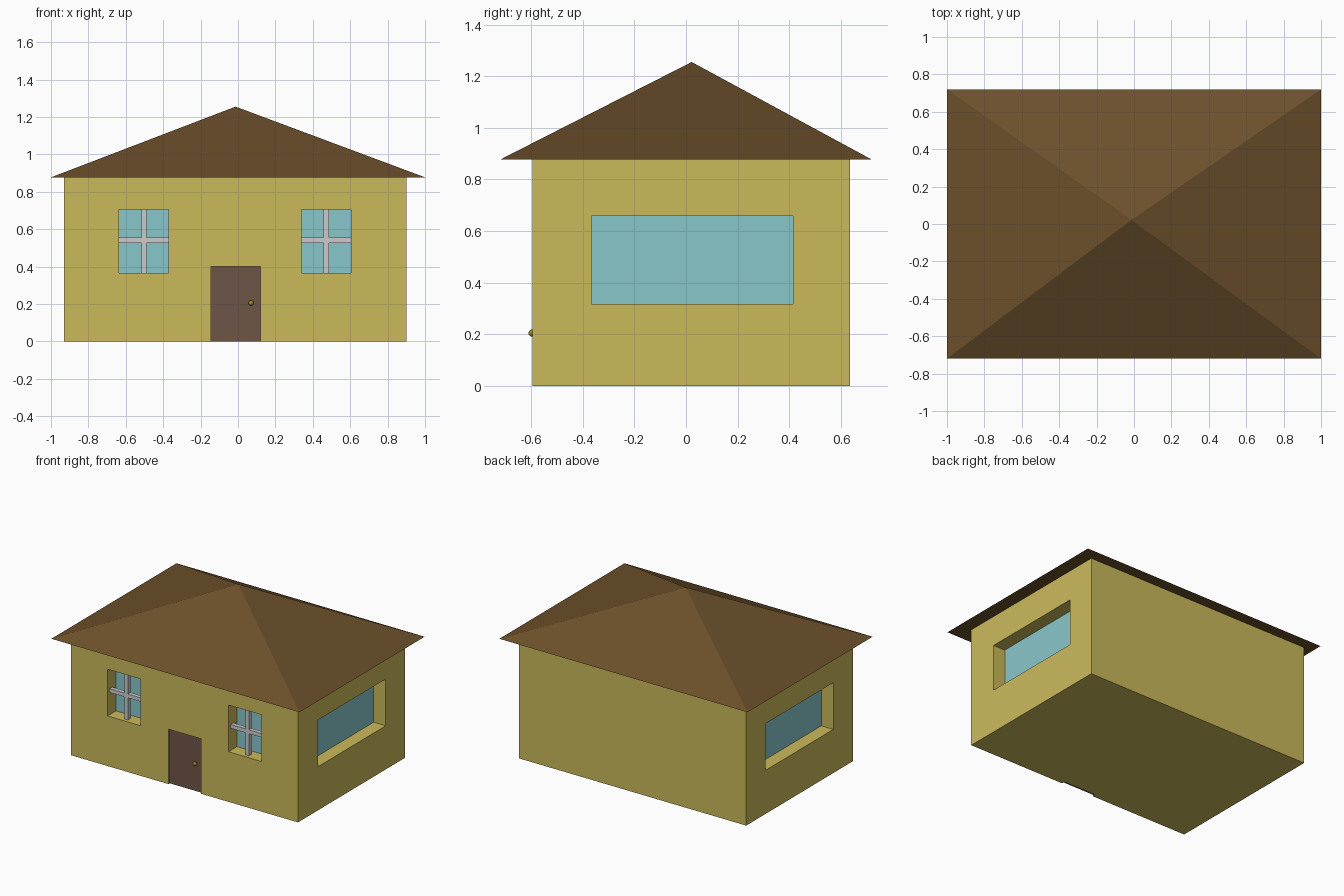
import bpy
import bmesh
from mathutils import Vector

if "Cube" in bpy.data.objects:
    bpy.data.objects.remove(bpy.data.objects["Cube"])


def material(name, rgb):
    m = bpy.data.materials.new(name)
    m.diffuse_color = (*rgb, 1)
    m.use_nodes = True
    m.node_tree.nodes["Principled BSDF"].inputs["Base Color"].default_value = m.diffuse_color
    return m


wall_mat = material("wall_yellow", (0.60, 0.49, 0.105))
roof_mat = material("roof_brown", (0.15, 0.08, 0.024))
glass_mat = material("glass_blue", (0.25, 0.57, 0.60))
door_mat = material("door_brown", (0.155, 0.09, 0.063))
knob_mat = material("knob_brass", (0.35, 0.25, 0.01))


def add_mesh(name, bm, mat=None):
    me = bpy.data.meshes.new(name)
    bmesh.ops.recalc_face_normals(bm, faces=bm.faces)
    bm.to_mesh(me)
    bm.free()
    ob = bpy.data.objects.new(name, me)
    bpy.context.collection.objects.link(ob)
    if mat:
        me.materials.append(mat)
    return ob


def box(name, x, y, z, mat=None):
    bm = bmesh.new()
    bmesh.ops.create_cube(bm, size=1)
    lo, hi = Vector((x[0], y[0], z[0])), Vector((x[1], y[1], z[1]))
    for v in bm.verts:
        v.co = (lo + hi) / 2 + v.co * (hi - lo)
    return add_mesh(name, bm, mat)


def cut(target, x, y, z):
    cutter = box("cutter", x, y, z)
    cutter.hide_render = True
    mod = target.modifiers.new("opening", 'BOOLEAN')
    mod.operation = 'DIFFERENCE'
    mod.solver = 'EXACT'
    mod.object = cutter
    bpy.context.view_layer.objects.active = target
    bpy.ops.object.modifier_apply(modifier=mod.name)
    bpy.data.objects.remove(cutter)


LEFT, RIGHT, FRONT, BACK = -0.93, 0.90, -0.595, 0.635
DEPTH = 0.097

# House body
walls = box("walls", (LEFT, RIGHT), (FRONT, BACK), (0, 0.88), wall_mat)

# Front windows: recess, pane and cross bars
z = (0.365, 0.705)
for side, cx in (("left", -0.503), ("right", 0.472)):
    x = (cx - 0.132, cx + 0.132)
    cut(walls, x, (FRONT - 0.1, FRONT + DEPTH + 0.005), z)
    box(f"front_window_{side}", x, (FRONT + DEPTH, FRONT + DEPTH + 0.01), z, glass_mat)
    y = (FRONT + 0.025, FRONT + 0.055)
    box(f"window_bar_vertical_{side}", (cx - 0.014, cx + 0.014), y, z)
    box(f"window_bar_horizontal_{side}", x, y, (0.526, 0.554))

# Wide side windows
y, z = (-0.367, 0.415), (0.318, 0.658)
for side, wall_x, s in (("left", LEFT, -1), ("right", RIGHT, 1)):
    inner = wall_x - s * DEPTH
    cut(walls, sorted((wall_x + s * 0.1, inner - s * 0.005)), y, z)
    box(f"side_window_{side}", sorted((inner, inner - s * 0.01)), y, z, glass_mat)

# Door in a shallow recess
x = (-0.145, 0.12)
cut(walls, x, (FRONT - 0.1, FRONT + 0.02), (-0.1, 0.40))
box("door", x, (FRONT + 0.015, FRONT + 0.03), (0, 0.40), door_mat)

# Door knob
bm = bmesh.new()
bmesh.ops.create_uvsphere(bm, u_segments=16, v_segments=10, radius=0.014)
bmesh.ops.translate(bm, verts=bm.verts, vec=(0.07, FRONT - 0.001, 0.205))
for f in bm.faces:
    f.smooth = True
add_mesh("door_knob", bm, knob_mat)

# Pyramid roof with overhang
bm = bmesh.new()
base = [bm.verts.new((sx, sy, 0.877)) for sx, sy in
        ((-1, -0.72), (1, -0.72), (1, 0.72), (-1, 0.72))]
apex = bm.verts.new((-0.013, 0.022, 1.255))
bm.faces.new(base)
for i in range(4):
    bm.faces.new((base[i], base[(i + 1) % 4], apex))
add_mesh("roof", bm, roof_mat)
